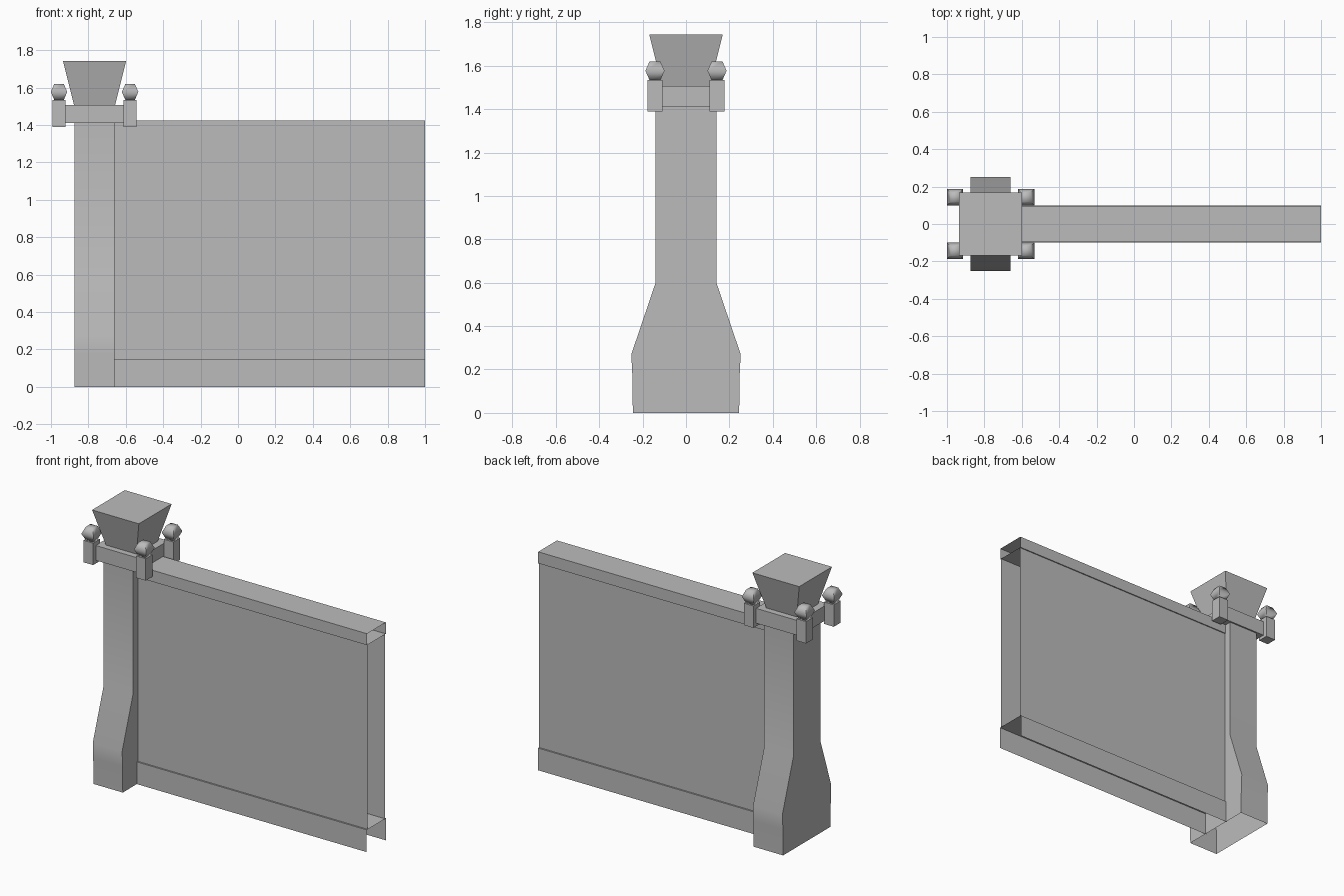
import bpy, bmesh, math

old = bpy.data.objects.get("Cube")
if old:
    bpy.data.objects.remove(old, do_unlink=True)

stone = bpy.data.materials.new("grey_stone")
stone.use_nodes = True
GREY = (0.5, 0.5, 0.5, 1)
stone.diffuse_color = GREY
stone.node_tree.nodes["Principled BSDF"].inputs["Base Color"].default_value = GREY

PILLAR_X = -0.767


def finish(name, bm, smooth_angle=None):
    mesh = bpy.data.meshes.new(name)
    bm.to_mesh(mesh)
    bm.free()
    mesh.materials.append(stone)
    obj = bpy.data.objects.new(name, mesh)
    bpy.context.collection.objects.link(obj)
    if smooth_angle:
        bpy.ops.object.select_all(action='DESELECT')
        obj.select_set(True)
        bpy.context.view_layer.objects.active = obj
        bpy.ops.object.shade_smooth_by_angle(angle=math.radians(smooth_angle))
    return obj


def extrude_x(name, paths, x0, x1, closed=False, caps=False, smooth_angle=None):
    """Sweep (y, z) paths along x; paths run anticlockwise seen from +x."""
    bm = bmesh.new()
    for path in paths:
        a = [bm.verts.new((x0, y, z)) for y, z in path]
        b = [bm.verts.new((x1, y, z)) for y, z in path]
        n = len(path)
        for i in range(n if closed else n - 1):
            j = (i + 1) % n
            bm.faces.new((b[i], a[i], a[j], b[j]))
        if caps:
            bm.faces.new(b)
            bm.faces.new(a[::-1])
    return finish(name, bm, smooth_angle)


def stacked_rings(name, x, y, rings, smooth_angle=None):
    """Closed four-sided solid from rings of (half_x, half_y, z)."""
    bm = bmesh.new()
    loops = [[bm.verts.new((x + sx * hx, y + sy * hy, z))
              for sx, sy in ((-1, -1), (1, -1), (1, 1), (-1, 1))]
             for hx, hy, z in rings]
    for lo, hi in zip(loops, loops[1:]):
        for i in range(4):
            j = (i + 1) % 4
            bm.faces.new((lo[i], lo[j], hi[j], hi[i]))
    bm.faces.new(loops[0][::-1])
    bm.faces.new(loops[-1])
    return finish(name, bm, smooth_angle)


# Wall: open-ended bands with two recessed panels between them
W0, W1 = -0.67, 1.0
LOW, HIGH, TOP = 0.145, 1.35, 1.425
extrude_x("wall_base_band",
          [[(0.1, 0), (0.1, LOW), (-0.1, LOW), (-0.1, 0)]], W0, W1)
extrude_x("wall_panels",
          [[(0.09, LOW), (0.09, HIGH)], [(-0.09, HIGH), (-0.09, LOW)]], W0, W1)
extrude_x("wall_top_band",
          [[(0.097, HIGH), (0.097, TOP), (-0.097, TOP), (-0.097, HIGH)]],
          W0, W1, closed=True)

# Pillar with flared foot, hollow underneath
half = [(0.245, 0), (0.247, 0.17), (0.252, 0.27), (0.14, 0.6), (0.14, 1.42)]
extrude_x("pillar", [half + [(-y, z) for y, z in reversed(half)]],
          -0.873, -0.661, caps=True, smooth_angle=30)

# Collar slab and flaring capital
stacked_rings("collar_slab", PILLAR_X, 0,
              [(0.157, 0.15, 1.41), (0.157, 0.15, 1.507)])
stacked_rings("capital", PILLAR_X, 0,
              [(0.11, 0.11, 1.507), (0.169, 0.169, 1.743)])

# Corner posts with faceted finials
for sx, side in ((-1, "right"), (1, "left")):
    for sy, end in ((-1, "front"), (1, "back")):
        x, y = PILLAR_X + sx * 0.19, sy * 0.143
        stacked_rings(f"post_{end}_{side}", x, y,
                      [(0.035, 0.035, 1.39), (0.035, 0.035, 1.533)])
        stacked_rings(f"finial_{end}_{side}", x, y,
                      [(0.025, 0.025, 1.533), (0.044, 0.044, 1.577),
                       (0.025, 0.025, 1.62)], smooth_angle=80)
